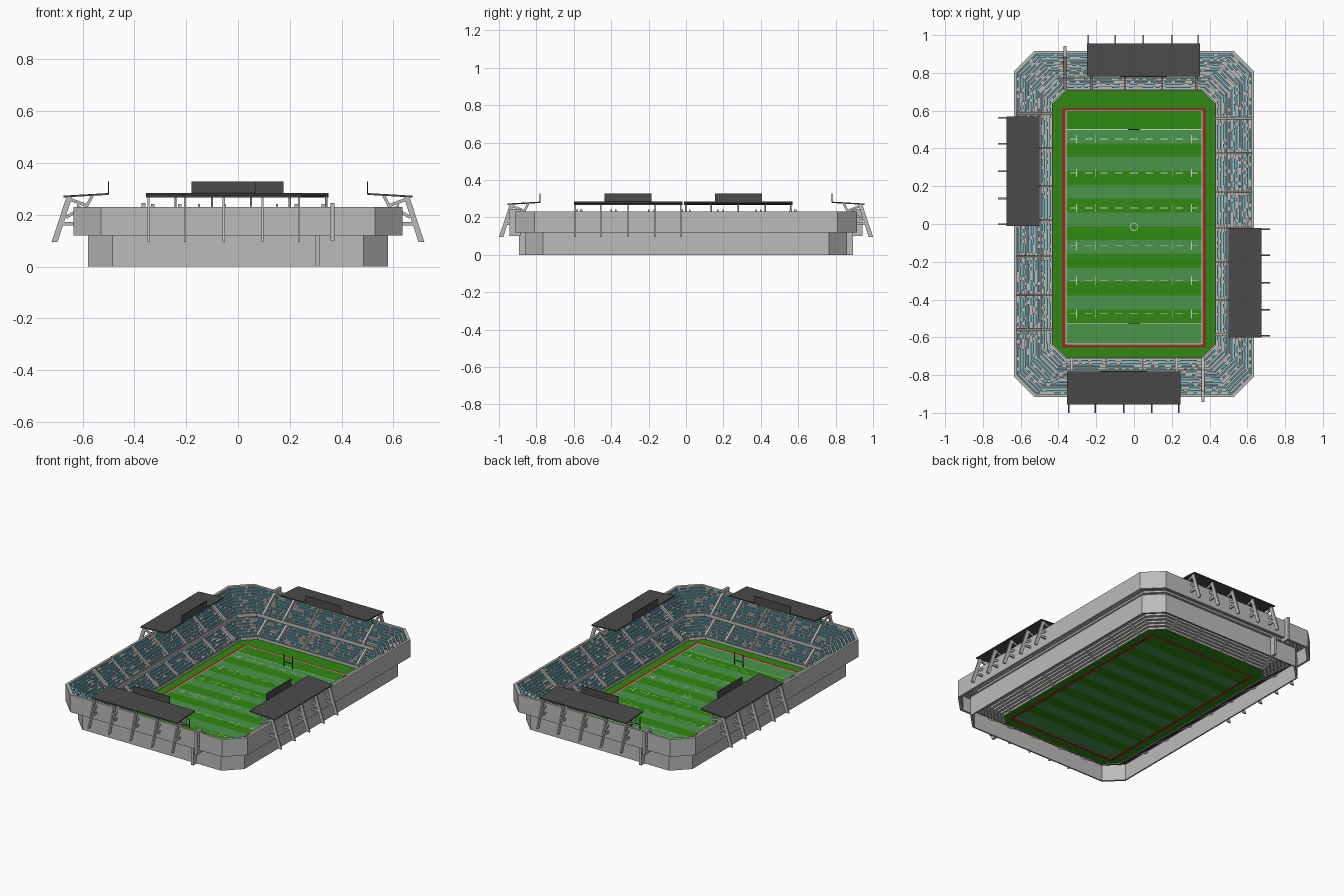
import bpy, math, random

if "Cube" in bpy.data.objects:
    bpy.data.objects.remove(bpy.data.objects["Cube"])
random.seed(4)
HX, HY = 0.635, 0.915          # outer half sizes of the bowl


def mat(name, r, g, b):
    m = bpy.data.materials.new(name)
    m.diffuse_color = (r, g, b, 1)
    m.use_nodes = True
    m.node_tree.nodes["Principled BSDF"].inputs["Base Color"].default_value = m.diffuse_color
    return m


TEAL = mat("teal", .09, .36, .44)
GRASS = mat("grass", .03, .25, .006)
LIGHT = mat("light_grass", .07, .30, .07)
RED = mat("red", .28, .025, .018)
WHITE = mat("line_white", .6, .7, .55)
DARK = mat("dark_roof", .07, .07, .07)
GREY = mat("concrete", .5, .5, .49)


def build(name, verts, faces, m=GREY):
    me = bpy.data.meshes.new(name)
    me.from_pydata(verts, [], faces)
    me.materials.append(m)
    ob = bpy.data.objects.new(name, me)
    bpy.context.collection.objects.link(ob)
    return ob


def octagon(i):
    x, y, c = HX - i, HY - i, .105 - .17 * i
    return [(x, c - y), (x, y - c), (x - c, y), (c - x, y),
            (-x, y - c), (-x, c - y), (c - x, -y), (x - c, -y)]


def ring(name, profile, closed=False, m=GREY):
    """Sweep an (inset, z) profile around the octagonal bowl."""
    v = [(x, y, z) for i, z in profile for x, y in octagon(i)]
    n = len(profile)
    f = [(a * 8 + k, a * 8 + (k + 1) % 8, (a + 1) % n * 8 + (k + 1) % 8, (a + 1) % n * 8 + k)
         for a in range(n if closed else n - 1) for k in range(8)]
    return build(name, v, f, m)


def place(side, u, d, z):
    """Point at u along a side, d outward of the outer wall."""
    return {"front": (u, -HY - d, z), "back": (-u, HY + d, z),
            "right": (HX + d, u, z), "left": (-HX - d, -u, z)}[side]


def prism(name, side, pts, u0, u1, m=GREY):
    n = len(pts)
    v = [place(side, u, d, z) for u in (u0, u1) for d, z in pts]
    f = [tuple(range(n))[::-1], tuple(range(n, 2 * n))]
    f += [(k, (k + 1) % n, n + (k + 1) % n, n + k) for k in range(n)]
    return build(name, v, f, m)


def bar(a, b, w):
    """Thin quad profile of width w from a to b."""
    dx, dz = b[0] - a[0], b[1] - a[1]
    L = math.hypot(dx, dz)
    nx, nz = -dz / L * w / 2, dx / L * w / 2
    return [(a[0] + nx, a[1] + nz), (a[0] - nx, a[1] - nz),
            (b[0] - nx, b[1] - nz), (b[0] + nx, b[1] + nz)]


def rects(name, items, z, m):
    v, f = [], []
    for x0, x1, y0, y1 in items:
        n = len(v)
        v += [(x0, y0, z), (x1, y0, z), (x1, y1, z), (x0, y1, z)]
        f.append((n, n + 1, n + 2, n + 3))
    return build(name, v, f, m)


# Outer walls
ring("upper_wall", [(0, .12), (0, .23), (.014, .23), (.014, .12)], True)
ring("lower_wall", [(.055, 0), (.055, .12), (.064, .12), (.064, 0)], True)
ring("upper_parapet", [(.145, .112), (.145, .134), (.139, .134), (.139, .112)], True)
ring("field_barrier", [(.207, 0), (.207, .022), (.202, .022), (.202, 0)], True)

# Stepped stands
ROWS = 9
TIERS = {"lower_stand": (.202, .012, .0153, .0110), "upper_stand": (.139, .118, .0139, .0118)}
for name, (i0, z0, di, dz) in TIERS.items():
    prof = []
    for r in range(ROWS):
        prof += [(i0 - di * r, z0 + dz * r), (i0 - di * (r + 1), z0 + dz * r)]
    ring(name, prof)

# Seats, in broken rows leaving the aisles free
AISLES = {"front": [-.33, -.15, .05, .225, .365], "right": [.56, .375, .17, -.02, -.2, -.4, -.585]}
AISLES["back"], AISLES["left"] = AISLES["front"], AISLES["right"]
EDGE = {0: ("right", 1, 1), 2: ("back", 0, -1), 4: ("left", 1, -1), 6: ("front", 0, 1)}
v, f = [], []
for i0, z0, di, dz in TIERS.values():
    for r in range(ROWS):
        o = octagon(i0 - di * (r + .68))
        z = z0 + dz * r
        for k in range(8):
            a, b = o[k], o[(k + 1) % 8]
            L = math.dist(a, b)
            tx, ty = (b[0] - a[0]) / L, (b[1] - a[1]) / L
            n = int(L / .018)
            for s in range(n):
                if random.random() < .27:
                    continue
                t = (s + .5) * L / n
                p = (a[0] + tx * t, a[1] + ty * t)
                if k in EDGE:
                    side, ax, sg = EDGE[k]
                    if any(abs(p[ax] * sg - q) < .014 for q in AISLES[side]):
                        continue
                c = len(v)
                h = L / n / 2
                for zz in (z, z + .009):
                    for e, g in ((-h, -.004), (h, -.004), (h, .004), (-h, .004)):
                        v.append((p[0] + tx * e + ty * g, p[1] + ty * e - tx * g, zz))
                f += [(c + 4, c + 5, c + 6, c + 7)]
                f += [(c + j, c + (j + 1) % 4, c + 4 + (j + 1) % 4, c + 4 + j) for j in range(4)]
build("seats", v, f, TEAL)

# Aisles, canopies, screens and supports on each side
CANOPY = {"front": (-.055, .30), "back": (-.05, .30), "right": (-.31, .29), "left": (-.28, .29)}
for side, (cu, hw) in CANOPY.items():
    for u in AISLES[side]:
        w = .007 if abs(u) in (.33, .225, .56, .585, .365) else .004
        prism("upper_aisle", side, [(-.145, .118), (-.145, .138), (-.014, .242), (-.014, .222)], u - w, u + w)
        prism("lower_aisle", side, [(-.205, 0), (-.205, .03), (-.065, .125), (-.065, .09)], u - w, u + w)
    prism("canopy", side, [(-.135, .277), (-.135, .284), (.04, .274), (.04, .267)], cu - hw, cu + hw, DARK)
    prism("screen", side, [(-.136, .28), (-.136, .328), (-.132, .328), (-.132, .28)], cu - .125, cu + .125, DARK)
    for k in (-.97, -.5, 0, .5, .97):
        u = cu + k * hw
        for pts in ([(.062, .095), (.085, .095), (.028, .268), (.006, .268)],
                    bar((0, .165), (.05, .165), .014),
                    bar((-.012, .215), (.03, .19), .012),
                    bar((.02, .262), (-.05, .236), .012),
                    bar((-.05, .232), (-.072, .275), .012)):
            prism("canopy_support", side, pts, u - .004, u + .004)

# Stair piers at the short ends
for side in ("front", "back"):
    prism("gate_pier", side, [(-.03, .1), (-.03, .245), (.028, .245), (.028, .1)], .357, .373)
    prism("wall_pier", side, [(-.06, 0), (-.06, .12), (-.022, .12), (-.022, 0)], .298, .314)

# Playing field: grass surround, red border, striped pitch
Z = .004
TX, T0, T1 = .38, -.655, .615
PX, P0, P1 = .36, -.635, .60
Y1, Y0 = .50, -.525
rim = [(x, y, Z) for x, y in octagon(.205)] + [(TX, T1, Z), (-TX, T1, Z), (-TX, T0, Z), (TX, T0, Z)]
build("grass_surround", rim, [(1, 2, 8), (3, 4, 9), (5, 6, 10), (7, 0, 11),
                              (2, 3, 9, 8), (4, 5, 10, 9), (6, 7, 11, 10), (0, 1, 8, 11)], GRASS)
rects("field_border", [(-TX, TX, P1, T1), (-TX, TX, T0, P0), (-TX, -PX, P0, P1), (PX, TX, P0, P1)], Z, RED)
st = (Y1 - Y0) / 14
bands = [(-PX, PX, Y1 - st * (k + 1), Y1 - st * k) for k in range(14)]
rects("light_stripes", bands[0::2] + [(-PX, PX, P0, Y0)], Z, LIGHT)
rects("dark_stripes", bands[1::2] + [(-PX, PX, Y1, P1)], Z, GRASS)

# Painted lines
w = .002
lines = [(-PX, PX, y - w, y + w) for y in (P0, Y0, Y1, P1)]
lines += [(x - w, x + w, P0, P1) for x in (-PX, PX)]
for y in (.45, .27, .085, -.115, -.30, -.475):
    lines += [(x / 100 - .02, x / 100 + .02, y - w, y + w) for x in range(-32, 33, 8)]
    lines += [(x - w, x + w, y - .022, y + .022) for x in (-.305, -.205, .205, .305)]
rects("pitch_lines", lines, Z + .001, WHITE)
arc = [(r * math.cos(k * math.tau / 24), -.015 + r * math.sin(k * math.tau / 24), Z + .001)
       for r in (.018, .022) for k in range(24)]
build("centre_circle", arc, [(k, (k + 1) % 24, 24 + (k + 1) % 24, 24 + k) for k in range(24)], WHITE)

# Goal frames
for y in (Y1, Y0):
    for loc, dim in (((-.03, y, .042), (.004, .004, .076)), ((.03, y, .042), (.004, .004, .076)),
                     ((0, y, .032), (.06, .004, .004))):
        bpy.ops.mesh.primitive_cube_add(size=1, location=loc)
        ob = bpy.context.object
        ob.name, ob.scale = "goal_post", dim
        ob.data.materials.append(DARK)
